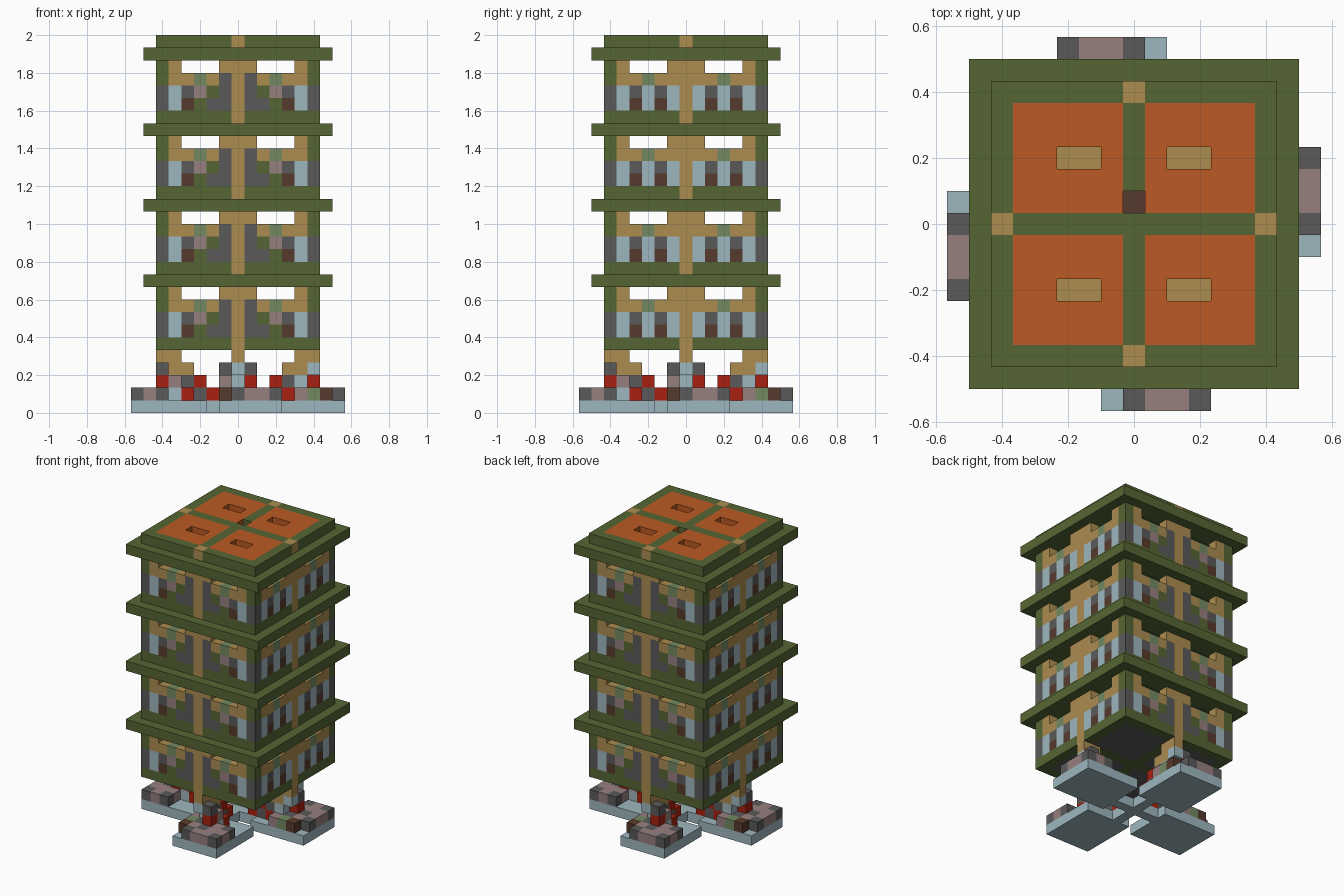
import bpy
import bmesh
from mathutils import Vector

cube = bpy.data.objects.get("Cube")
if cube:
    bpy.data.objects.remove(cube, do_unlink=True)

U = 1 / 15  # edge of one block

# Palette: key letter -> name and display colour
PALETTE = {
    "G": ("moss_green", (86, 102, 52)), "d": ("deep_green", (56, 92, 50)),
    "o": ("terracotta", (187, 90, 35)), "t": ("tan_wood", (172, 140, 80)),
    "g": ("stone_gray", (90, 90, 90)), "m": ("mauve_stone", (150, 128, 127)),
    "B": ("pale_blue", (157, 183, 191)), "n": ("dark_brown", (86, 58, 44)),
    "r": ("red", (168, 32, 16)), "p": ("sage_green", (115, 137, 98)),
}


def linear(c):
    c /= 255
    return c / 12.92 if c <= 0.04045 else ((c + 0.055) / 1.055) ** 2.4


MATS = {}
for key, (name, rgb) in PALETTE.items():
    mat = bpy.data.materials.new(name)
    col = (*[linear(c) for c in rgb], 1)
    mat.diffuse_color = col
    mat.use_nodes = True
    mat.node_tree.nodes["Principled BSDF"].inputs["Base Color"].default_value = col
    MATS[key] = mat


def build(name, cells):
    """Make one object from blocks {(x, y, layer): key}, skipping buried faces."""
    mesh = bpy.data.meshes.new(name)
    keys = sorted(set(cells.values()))
    for k in keys:
        mesh.materials.append(MATS[k])
    bm = bmesh.new()
    for cell, key in cells.items():
        centre = (Vector(cell) + Vector((0, 0, 0.5))) * U
        for axis in range(3):
            for sign in (-1, 1):
                n = Vector((0, 0, 0))
                n[axis] = sign
                beside = tuple(int(c + d) for c, d in zip(cell, n))
                if beside in cells:
                    continue
                p = Vector((0, 0, 0))
                p[(axis + 1) % 3] = 1
                q = n.cross(p)
                corners = (-p - q, p - q, p + q, q - p)
                face = bm.faces.new([bm.verts.new(centre + (n + c) * U / 2) for c in corners])
                face.material_index = keys.index(key)
    bmesh.ops.remove_doubles(bm, verts=bm.verts, dist=U / 100)
    bm.to_mesh(mesh)
    bm.free()
    obj = bpy.data.objects.new(name, mesh)
    bpy.context.collection.objects.link(obj)
    return obj


def turn(x, y, times):
    for _ in range(times):
        x, y = -y, x
    return x, y


def square(half):
    return [(x, y) for x in range(-half, half + 1) for y in range(-half, half + 1)]


# Foot arm: each layer maps distance outward -> blocks across, from -1 to 3
ARM = [
    {**{a: "BBBBB" for a in range(3, 9)}, 1: ".B", 2: ".B"},
    {8: ".gmmg", 7: "nmgmm", 6: "pgmmg", 5: "mmB", 4: ".rr", 3: ".g", 2: ".r"},
    {6: "..r", 5: ".Bm", 4: ".g", 3: ".r"},
    {6: ".Bg", 5: ".t", 4: ".t"},
    {6: ".t", 5: ".t"},
]
for i, side in enumerate(("right", "back", "left", "front")):
    cells = {}
    for z, layer in enumerate(ARM):
        for a, row in layer.items():
            for b, key in enumerate(row):
                if key != ".":
                    cells[(*turn(a, b - 1, i), z)] = key
    build(f"{side}_foot", cells)
build("foot_centre", {(0, 0, 0): "B"})


def plate_key(x, y, panel):
    """Green rim and cross, tan post ends, coloured quarter panels."""
    if (abs(x), abs(y)) in ((0, 6), (6, 0)):
        return "t"
    if x == 0 or y == 0 or max(abs(x), abs(y)) == 6:
        return "G"
    return panel


def is_skylight(x, y):
    return abs(x) in (2, 3) and abs(y) == 3


# Floor plates, the roof being the last one
for level in range(5):
    z = 5 + 6 * level
    roof = level == 4
    panel = "o" if roof else "g" if level == 0 else "G"
    cells = {}
    for x, y in square(6):
        if roof and (is_skylight(x, y) or (x, y) == (0, 1)):
            continue
        cells[(x, y, z)] = plate_key(x, y, panel)
    build("roof_plate" if roof else f"floor_plate_{level + 1}", cells)

# Wall patterns from the middle outward, bottom row first
FRONT = ("tggGnBg", "tgGmgBg", "tgtpttG", "tt...tG")
SIDE = ("tBnBnBg", "tBgBgBg", "tttpttG", "tt...tG")

for level in range(4):
    base = 6 + 6 * level
    # Four walls of the storey
    cells = {}
    for i in range(4):
        for row, pattern in enumerate(FRONT if i % 2 else SIDE):
            for b in range(-6, 7):
                key = pattern[abs(b)]
                if key != ".":
                    cells[(*turn(6, b, i), base + row)] = key
    build(f"storey_walls_{level + 1}", cells)

    # Overhanging eave with a darker ceiling inside
    cells = {}
    for x, y in square(7):
        key = "d" if max(abs(x), abs(y)) < 6 else "G"
        if level == 3:
            if (x, y) == (0, 1):
                continue
            if is_skylight(x, y):
                key = "t"
        cells[(x, y, base + 4)] = key
    build(f"eave_{level + 1}", cells)

    # Ladder shaft inside the storey
    build(f"ladder_{level + 1}", {(0, 1, base + k): "n" for k in range(4)})
